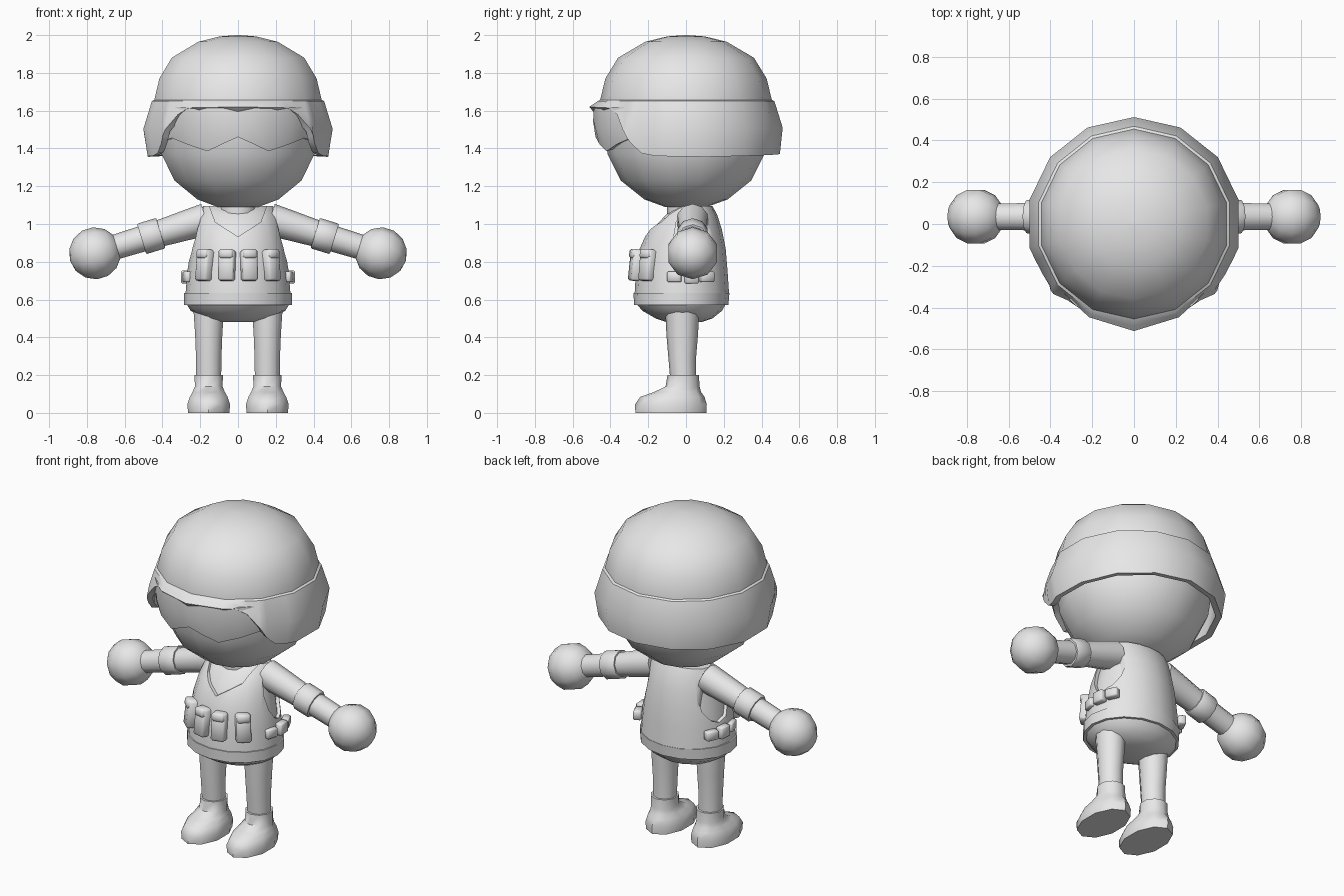
import bpy, bmesh, math
from mathutils import Vector, Matrix

if "Cube" in bpy.data.objects:
    bpy.data.objects.remove(bpy.data.objects["Cube"])

grey = bpy.data.materials.new("plain grey")
grey.use_nodes = True
grey.diffuse_color = (0.8, 0.8, 0.8, 1)
grey.node_tree.nodes["Principled BSDF"].inputs["Base Color"].default_value = (0.8, 0.8, 0.8, 1)


def activate(ob):
    bpy.ops.object.select_all(action="DESELECT")
    ob.select_set(True)
    bpy.context.view_layer.objects.active = ob


def apply_modifier(ob, kind, **settings):
    mod = ob.modifiers.new(kind.title(), kind)
    for key, value in settings.items():
        setattr(mod, key, value)
    activate(ob)
    bpy.ops.object.modifier_apply(modifier=mod.name)


def finish(ob, angle=40):
    activate(ob)
    bpy.ops.object.shade_smooth_by_angle(angle=math.radians(angle))


def make(name, bm, matrix=None):
    if matrix:
        bmesh.ops.transform(bm, matrix=matrix, verts=bm.verts)
    bmesh.ops.recalc_face_normals(bm, faces=bm.faces)
    mesh = bpy.data.meshes.new(name)
    bm.to_mesh(mesh)
    bm.free()
    mesh.materials.append(grey)
    ob = bpy.data.objects.new(name, mesh)
    bpy.context.collection.objects.link(ob)
    return ob


def skin(name, rings, closed=True, caps=True, matrix=None):
    """Bridge successive rings of points."""
    bm = bmesh.new()
    rows = [[bm.verts.new(p) for p in ring] for ring in rings]
    n = len(rows[0])
    for a, b in zip(rows, rows[1:]):
        for i in range(n if closed else n - 1):
            j = (i + 1) % n
            bm.faces.new((a[i], a[j], b[j], b[i]))
    if caps:
        bm.faces.new(rows[0])
        bm.faces.new(rows[-1])
    return make(name, bm, matrix)


def ellipse(z, cx, cy, rx, ry, n):
    return [(cx + rx * math.sin(math.tau * i / n), cy - ry * math.cos(math.tau * i / n), z)
            for i in range(n)]


def lathe(name, profile, n, matrix=None):
    return skin(name, [ellipse(z, 0, 0, r, r, n) for r, z in profile], matrix=matrix)


def box(name, size, matrix, bevel=0.01):
    bm = bmesh.new()
    bmesh.ops.create_cube(bm, size=1, matrix=Matrix.Diagonal((*size, 1)))
    ob = make(name, bm, matrix)
    if bevel:
        apply_modifier(ob, "BEVEL", width=bevel, segments=1)
        finish(ob, 50)
    return ob


def interp(table, x):
    for (x0, y0), (x1, y1) in zip(table, table[1:]):
        if x <= x1:
            return y0 + (y1 - y0) * (x - x0) / (x1 - x0)
    return table[-1][1]


# Head and neck
finish(lathe("head", [(0.02, 1.085), (0.11, 1.09), (0.22, 1.13), (0.345, 1.23),
                      (0.415, 1.37), (0.435, 1.52), (0.43, 1.66)], 14), 60)
finish(lathe("neck", [(0.1, 1.02), (0.1, 1.12)], 12))

# Helmet dome
finish(lathe("helmet_dome", [(0.455, 1.64), (0.455, 1.655), (0.427, 1.77), (0.36, 1.88),
                             (0.215, 1.965), (0.1, 1.993), (0.01, 2.0)], 14), 50)

# Helmet skirt, cut away over the face
STEP = 360 / 14
EDGE = [(0, 1.62), (33, 1.615), (41, 1.58), (49, 1.5), (54, 1.43), (61, 1.375),
        (70, 1.36), (100, 1.355), (180, 1.37)]
SKIRT = [(1.35, 0.485), (1.37, 0.497), (1.5, 0.515), (1.65, 0.468)]


def on_gon(deg, r, z):
    """Point on a fourteen-sided outline."""
    off = math.radians(deg % STEP - STEP / 2)
    r *= math.cos(math.pi / 14) / math.cos(off)
    a = math.radians(deg)
    return (r * math.sin(a), -r * math.cos(a), z)


half = sorted([a for a, z in EDGE[:7]] + [STEP * i for i in range(1, 8)])
angles = half + [360 - a for a in reversed(half[1:-1])]
rings = [[on_gon(a, 0.448, 1.66) for a in angles]]
for t in (0, 0.5, 1):
    ring = []
    for a in angles:
        front = min(a, 360 - a)
        z = 1.65 + (interp(EDGE, front) - 1.65) * t
        brim = 0.035 * t * max(0, 1 - front / 50)
        ring.append(on_gon(a, interp(SKIRT, z) + brim, z))
    rings.append(ring)
skirt = skin("helmet_skirt", rings, caps=False)
apply_modifier(skirt, "SOLIDIFY", thickness=0.035, offset=-1)
finish(skirt, 35)

# Visor with a notched lower edge
LOWER = [(0, 1.46), (21, 1.385), (50, 1.455), (62, 1.44)]
VISOR = [(1.38, 0.452), (1.5, 0.492), (1.62, 0.49)]
spread = [-62, -50, -36, -21, -10, 0, 10, 21, 36, 50, 62]
rings = []
for t in (0, 0.5, 1):
    ring = []
    for a in spread:
        z = 1.62 + (interp(LOWER, abs(a)) - 1.62) * t
        r = interp(VISOR, z) - 0.03 * (abs(a) / 62) ** 2
        ring.append((r * math.sin(math.radians(a)), -r * math.cos(math.radians(a)), z))
    rings.append(ring)
visor = skin("visor", rings, closed=False, caps=False)
apply_modifier(visor, "SOLIDIFY", thickness=0.04, offset=-1)
finish(visor, 40)


# Torso layers: height, half width, front y, back y
def body(name, rows, shrink=0.0):
    return skin(name, [ellipse(z, 0, (f + b) / 2, rx - shrink, (b - f) / 2 - shrink, 16)
                       for z, rx, f, b in rows])


trunk = [(0.63, 0.278, -0.272, 0.228), (0.75, 0.268, -0.265, 0.22), (0.87, 0.25, -0.245, 0.21),
         (0.97, 0.228, -0.2, 0.19), (1.05, 0.208, -0.125, 0.165), (1.095, 0.185, -0.06, 0.14)]
finish(body("shirt", trunk, 0.02), 60)
vest = body("vest", trunk)
finish(body("belt", [(0.57, 0.285, -0.275, 0.224), (0.635, 0.285, -0.278, 0.23)]))
finish(body("pelvis", [(0.48, 0.09, -0.1, 0.08), (0.5, 0.18, -0.16, 0.14),
                       (0.54, 0.25, -0.23, 0.19), (0.58, 0.275, -0.265, 0.213)]), 50)

# Neckline and armholes cut from the vest
neckline = [(0, 0.933), (0.12, 1.01), (0.15, 1.09), (0.15, 1.2),
            (-0.15, 1.2), (-0.15, 1.09), (-0.12, 1.01)]
cutters = [skin("neck_cutter", [[(x, y, z) for x, z in neckline] for y in (-0.5, 0.07)])]
for s in (-1, 1):
    hole = [(0.035 + 0.1 * math.cos(math.tau * i / 12), 0.93 + 0.16 * math.sin(math.tau * i / 12))
            for i in range(12)]
    cutters.append(skin("arm_cutter", [[(s * x, y, z) for y, z in hole] for x in (0.175, 0.5)]))
for cutter in cutters:
    cutter.hide_render = True
    apply_modifier(vest, "BOOLEAN", operation="DIFFERENCE", object=cutter, solver="EXACT")
    bpy.data.objects.remove(cutter)
finish(vest, 40)

# Front pouches with flaps
for i, deg in enumerate((-43, -13, 13, 43)):
    a = math.radians(deg)
    place = (Matrix.Translation((0.25 * math.sin(a), -0.02 - 0.24 * math.cos(a), 0.78))
             @ Matrix.Rotation(a, 4, "Z") @ Matrix.Rotation(math.radians(-6), 4, "X"))
    box(f"pouch_{i + 1}", (0.085, 0.08, 0.165), place)
    box(f"pouch_flap_{i + 1}", (0.075, 0.096, 0.05),
        place @ Matrix.Translation((0, 0, 0.06)))

for s, side in ((1, "left"), (-1, "right")):
    # Small side pouches
    for k, (y, turn, out) in enumerate(((-0.06, -15, 0.265), (0.03, 5, 0.276), (0.11, 25, 0.25))):
        place = (Matrix.Translation((s * out, y, 0.72))
                 @ Matrix.Rotation(math.radians(s * turn), 4, "Z"))
        box(f"{side}_side_pouch_{k + 1}", (0.045, 0.075, 0.07 if k == 1 else 0.055), place, 0.006)

    # Arm, sleeve band and hand along one sloping axis
    start = Vector((s * 0.17, 0.035, 1.025))
    axis = Vector((s * 0.757, 0.035, 0.845)) - start
    turn = Matrix.Translation(start) @ axis.to_track_quat("Z", "Y").to_matrix().to_4x4()
    end = axis.length
    finish(lathe(f"{side}_arm", [(0.085, 0), (0.08, 0.1), (0.07, 0.27), (0.064, end)], 10, turn))
    finish(lathe(f"{side}_sleeve_band", [(0.08, 0.25), (0.084, 0.256), (0.084, 0.35),
                                         (0.08, 0.356)], 10, turn))
    ball = bmesh.new()
    bmesh.ops.create_uvsphere(ball, u_segments=10, v_segments=7, radius=0.138)
    finish(make(f"{side}_hand", ball, turn @ Matrix.Translation((0, 0, end))), 60)

    # Leg and boot
    cx = s * 0.155
    finish(skin(f"{side}_leg", [ellipse(z, cx, y, rx, ry, 10) for z, y, rx, ry in (
        (0.17, -0.015, 0.069, 0.068), (0.3, -0.02, 0.071, 0.074),
        (0.42, -0.02, 0.076, 0.084), (0.56, -0.02, 0.086, 0.09))]))
    finish(skin(f"{side}_boot", [ellipse(z, cx, y, rx, ry, 10) for z, y, rx, ry in (
        (0, -0.08, 0.115, 0.188), (0.045, -0.08, 0.119, 0.19), (0.085, -0.072, 0.105, 0.17),
        (0.11, -0.045, 0.09, 0.125), (0.14, -0.018, 0.077, 0.09), (0.2, -0.015, 0.079, 0.083))]), 50)
